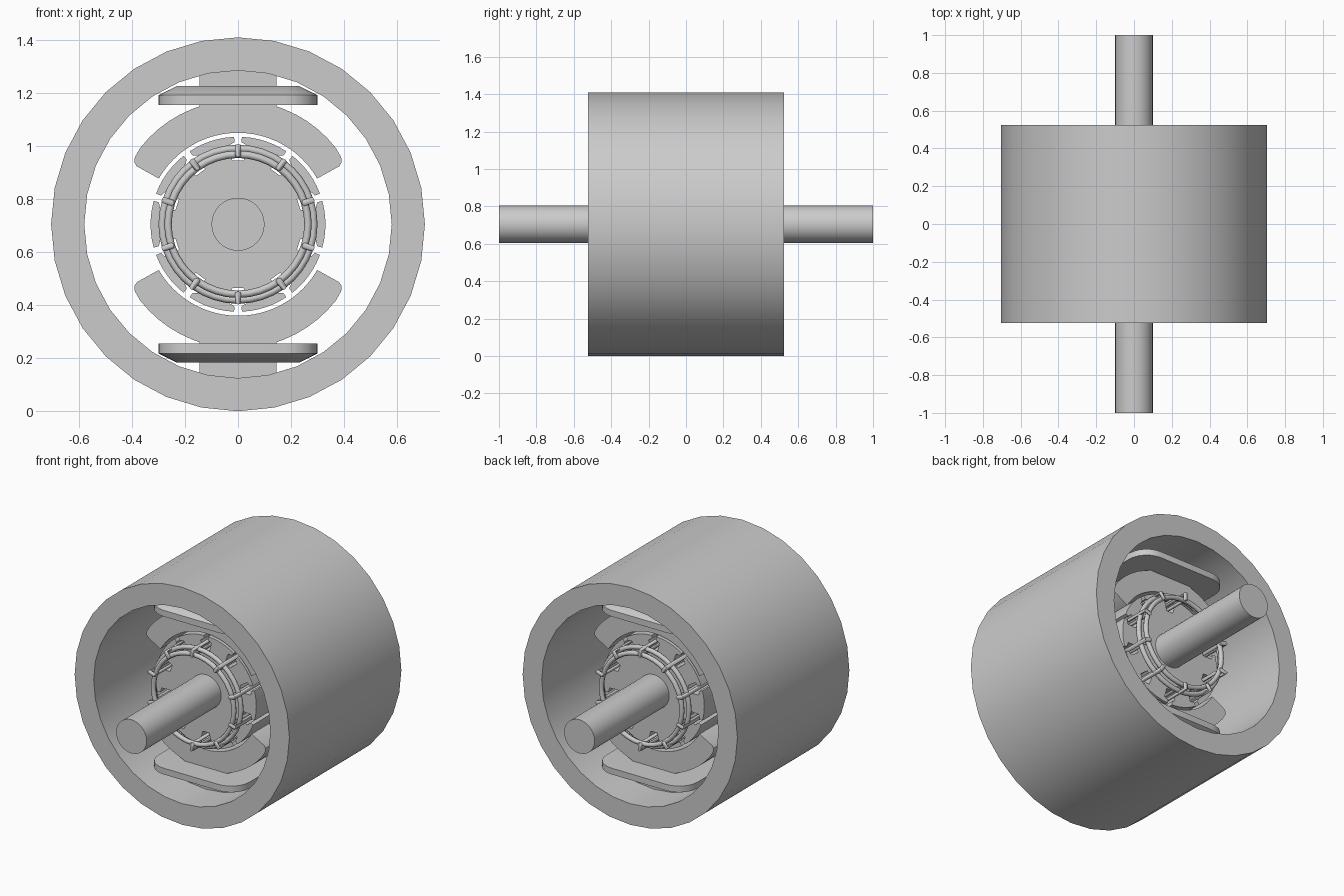
import bpy, bmesh, math
from math import sin, cos, pi, radians
from mathutils import Matrix, Vector

cube = bpy.data.objects.get("Cube")
if cube:
    bpy.data.objects.remove(cube, do_unlink=True)

AXIS_Z = 0.705      # height of the shaft axis
HALF_CORE = 0.30    # half length of the core and the poles
HALF_WIRE = 0.43    # how far the windings reach
SLOTS = 10


def smooth(ob, angle=35):
    bpy.ops.object.select_all(action='DESELECT')
    ob.select_set(True)
    bpy.context.view_layer.objects.active = ob
    bpy.ops.object.shade_smooth_by_angle(angle=radians(angle))


def loft(name, loops, closed=False, turn=0):
    """Skin matching loops; closed joins last to first, otherwise cap the ends."""
    bm = bmesh.new()
    rows = [[bm.verts.new(p) for p in loop] for loop in loops]
    n = len(rows[0])
    pairs = list(zip(rows, rows[1:])) + ([(rows[-1], rows[0])] if closed else [])
    for a, b in pairs:
        for i in range(n):
            j = (i + 1) % n
            bm.faces.new((a[i], a[j], b[j], b[i]))
    if not closed:
        bm.faces.new(rows[0][::-1])
        bm.faces.new(rows[-1])
    bmesh.ops.recalc_face_normals(bm, faces=bm.faces)
    bm.transform(Matrix.Rotation(turn, 4, 'Y'))
    mesh = bpy.data.meshes.new(name)
    bm.to_mesh(mesh)
    bm.free()
    ob = bpy.data.objects.new(name, mesh)
    bpy.context.collection.objects.link(ob)
    ob.location.z = AXIS_Z
    smooth(ob)
    return ob


def polar(r, deg):
    return r * cos(radians(deg)), r * sin(radians(deg))


def circle(r, y, sides=32):
    return [(x, y, z) for x, z in (polar(r, 360 * i / sides) for i in range(sides))]


def extrude(name, profile, half, turn=0):
    return loft(name, [[(x, y, z) for x, z in profile] for y in (-half, half)], turn=turn)


def rounded_rect(hx, hy, r, z, steps=6):
    pts = []
    for k, (sx, sy) in enumerate(((1, 1), (-1, 1), (-1, -1), (1, -1))):
        for i in range(steps + 1):
            dx, dy = polar(r, 90 * k + 90 * i / steps)
            pts.append((sx * (hx - r) + dx, sy * (hy - r) + dy, z))
    return pts


# Housing tube and shaft
loft("housing", [circle(0.705, -0.525), circle(0.705, 0.525),
                 circle(0.58, 0.525), circle(0.58, -0.525)], closed=True)
loft("shaft", [circle(0.10, -1), circle(0.10, 1)])

# Pole piece: neck and curved shoe with rounded tips
half_shoe = [polar(0.345, a) for a in range(90, 29, -5)]
half_shoe += [polar(0.44, 29.8), polar(0.455, 30.8), polar(0.464, 33)]
half_shoe += [polar(0.468, a) for a in range(38, 70, 6)]
half_shoe += [(0.145, 0.445), (0.145, 0.60)]
shoe = half_shoe + [(-x, z) for x, z in half_shoe[:0:-1]]

for side, turn in (("top", 0), ("bottom", pi)):
    extrude(side + "_pole", shoe, HALF_CORE, turn)
    # Field coil wrapped around the neck, chamfered on its outer side
    loft(side + "_field_coil", [
        rounded_rect(0.145, 0.30, 0.01, 0.45),
        rounded_rect(0.30, 0.44, 0.12, 0.45),
        rounded_rect(0.30, 0.44, 0.12, 0.487),
        rounded_rect(0.23, 0.37, 0.06, 0.522),
        rounded_rect(0.145, 0.30, 0.01, 0.522)], closed=True, turn=turn)

# Slotted rotor core with T-shaped teeth
pitch = 360 / SLOTS
teeth = []
for i in range(SLOTS):
    mid = 90 + pitch * i
    teeth += [polar(r, mid + a) for r, a in (
        (0.33, -2.5), (0.31, -2.5), (0.298, -7), (0.242, -5),
        (0.242, 5), (0.298, 7), (0.31, 2.5), (0.33, 2.5))]
    teeth += [polar(0.33, mid + a) for a in (8, 13, 18, 23, 28)]
extrude("rotor_core", teeth, HALF_CORE)

# Winding loops running through the slots and around both ends
curve = bpy.data.curves.new("winding_loops", 'CURVE')
curve.dimensions = '3D'
curve.bevel_depth = 0.012
curve.bevel_resolution = 2
for i in range(SLOTS):
    c, s = polar(1, 90 + pitch * i)
    spline = curve.splines.new('POLY')
    path = []
    for r, y in ((0.262, -1), (0.294, -1), (0.294, 1), (0.262, 1)):
        path.append((r * c, y * HALF_WIRE, r * s, 1))
    spline.points.add(len(path) - 1)
    for point, co in zip(spline.points, path):
        point.co = co
    spline.use_cyclic_u = True
loops = bpy.data.objects.new("winding_loops", curve)
bpy.context.collection.objects.link(loops)
loops.location.z = AXIS_Z
bpy.ops.object.select_all(action='DESELECT')
loops.select_set(True)
bpy.context.view_layer.objects.active = loops
bpy.ops.object.convert(target='MESH')
smooth(bpy.context.object, 50)

# End rings held by the winding loops
for end, sign in (("front", -1), ("back", 1)):
    for part, radius, y in (("inner", 0.264, 0.415), ("outer", 0.286, 0.38)):
        bpy.ops.mesh.primitive_torus_add(
            major_radius=radius, minor_radius=0.014, major_segments=40,
            minor_segments=8, location=(0, sign * y, AXIS_Z), rotation=(pi / 2, 0, 0))
        ring = bpy.context.object
        ring.name = f"{end}_{part}_winding_ring"
        smooth(ring, 60)
